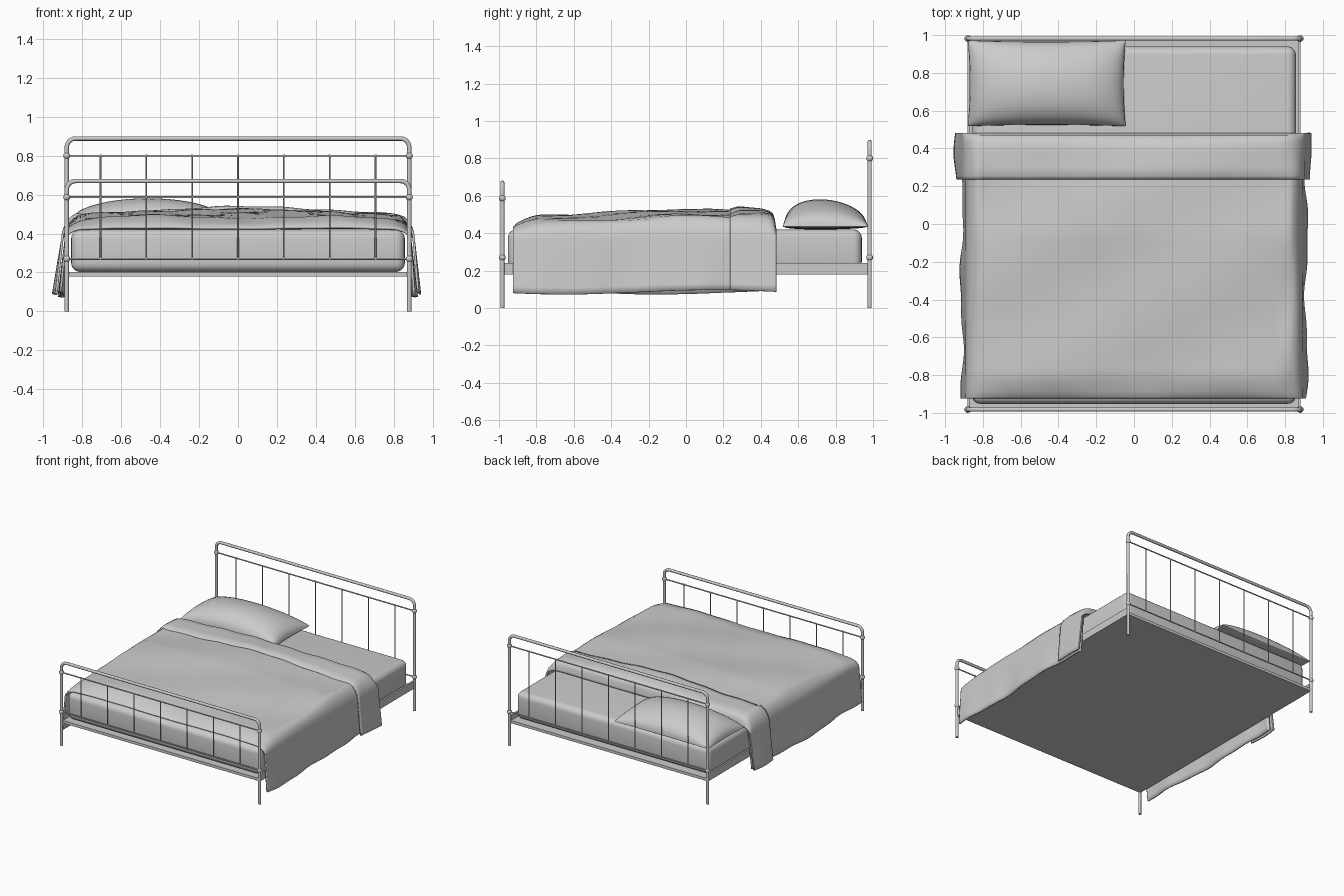
import bpy, bmesh
from math import sin, cos, pi, radians

if "Cube" in bpy.data.objects:
    bpy.data.objects.remove(bpy.data.objects["Cube"])

def smooth(ob, angle=40):
    bpy.ops.object.select_all(action='DESELECT')
    ob.select_set(True)
    bpy.context.view_layer.objects.active = ob
    bpy.ops.object.shade_smooth_by_angle(angle=radians(angle))

def box(name, x, y, z, bevel=0.0, segs=4):
    bpy.ops.mesh.primitive_cube_add(size=1, location=(sum(x) / 2, sum(y) / 2, sum(z) / 2))
    ob = bpy.context.object
    ob.name = name
    ob.scale = (x[1] - x[0], y[1] - y[0], z[1] - z[0])
    bpy.ops.object.transform_apply(location=False, rotation=False, scale=True)
    if bevel:
        m = ob.modifiers.new("round", 'BEVEL')
        m.width, m.segments = bevel, segs
        bpy.ops.object.modifier_apply(modifier=m.name)
        smooth(ob, 50)
    return ob

def tube(name, pts, r, res=3):
    cu = bpy.data.curves.new(name, 'CURVE')
    cu.dimensions = '3D'
    cu.bevel_depth, cu.bevel_resolution, cu.use_fill_caps = r, res, True
    sp = cu.splines.new('POLY')
    sp.points.add(len(pts) - 1)
    for p, c in zip(sp.points, pts):
        p.co = (*c, 1)
    ob = bpy.data.objects.new(name, cu)
    bpy.context.collection.objects.link(ob)
    return ob

def ball(name, loc, r):
    bpy.ops.mesh.primitive_uv_sphere_add(segments=16, ring_count=10, radius=r, location=loc)
    bpy.context.object.name = name
    smooth(bpy.context.object, 60)

def grid_mesh(name, rows, thick=0.0):
    n = len(rows[0])
    verts = [v for r in rows for v in r]
    faces = [(i * n + j, i * n + j + 1, (i + 1) * n + j + 1, (i + 1) * n + j)
             for i in range(len(rows) - 1) for j in range(n - 1)]
    me = bpy.data.meshes.new(name)
    me.from_pydata(verts, [], faces)
    ob = bpy.data.objects.new(name, me)
    bpy.context.collection.objects.link(ob)
    if thick:
        m = ob.modifiers.new("thickness", 'SOLIDIFY')
        m.thickness, m.offset = thick, -1
    smooth(ob, 60)
    return ob

def lerp(table, t):
    for (a, u), (b, v) in zip(table, table[1:]):
        if t <= b:
            return u + (v - u) * max(0, (t - a)) / (b - a)
    return table[-1][1]

# metal end frames: hoop, rails, spindles, ball joints
PX, PY, LOW = 0.88, 0.982, 0.27
def end_frame(name, y, top, rail):
    c = 0.045
    arc = [(PX - c + c * cos(a * pi / 12), y, top - c + c * sin(a * pi / 12)) for a in range(7)]
    right = [(PX, y, 0)] + arc
    tube(name + "_hoop", right + [(-x, v, z) for x, v, z in reversed(right)], 0.0115)
    for z in (rail, LOW):
        tube(name + "_rail", [(-PX, y, z), (PX, y, z)], 0.005)
        for s in (-1, 1):
            ball(name + "_joint", (s * PX, y, z), 0.018)
    for i in range(-3, 4):
        x = i * 0.2355
        tube(name + "_spindle", [(x, y, LOW), (x, y, rail)], 0.004, 1)
        for z in (LOW, rail):
            ball(name + "_spindle_collar", (x, y, z), 0.007)

end_frame("headboard", PY, 0.888, 0.80)
end_frame("footboard", -PY, 0.67, 0.587)

# base platform with raised side rails
box("bed_base", (-0.87, 0.87), (-0.98, 0.98), (0.18, 0.202))
for s in (-1, 1):
    box("side_rail", (s * 0.875 - 0.007, s * 0.875 + 0.007), (-0.975, 0.975), (0.18, 0.24))

# mattress
box("mattress", (-0.857, 0.857), (-0.952, 0.94), (0.203, 0.42), 0.045, 5)

# pillow: domed top and nearly flat underside, pinched edges
def pillow_side(name, height, base):
    n, rows = 24, []
    for j in range(n + 1):
        v = sin((j / n - 0.5) * pi)
        row = []
        for i in range(n + 1):
            u = sin((i / n - 0.5) * pi)
            x = -0.462 + 0.418 * u * (1 - 0.025 * (1 - v * v))
            y = 0.745 + 0.227 * v * (1 - 0.03 * (1 - u * u))
            h = ((1 - u * u) * (1 - v * v)) ** 0.5
            row.append((x, y, base + height * h ** 0.85 * (1 - 0.12 * v)))
        rows.append(row)
    return grid_mesh(name, rows)
pillow_side("pillow_top", 0.145, 0.435)
pillow_side("pillow_underside", -0.015, 0.435)

# draped bedding: side profile drops, puffed top follows the y table
def wrinkle(x, y):
    return (0.007 * sin(5 * x + 3 * y + 1) + 0.005 * sin(9 * y - 4 * x)
            + 0.003 * sin(17 * x + 11 * y))

def drape(name, ys, puff, out, flare, hem, thick):
    # distance along half section: 0..1 top, 1..2 shoulder, 2..3 hanging side
    ts = [i / 14 for i in range(15)] + [1 + i / 6 for i in range(1, 7)] + [2 + i / 8 for i in range(1, 9)]
    rows = []
    for y in ys:
        p = lerp(puff, y)
        def point(s, t):
            xt, zt = 0.80, 0.42 + p * 0.72
            xs, zs = 0.885 + out, 0.37
            w = wrinkle(s * t, y) * min(1, p / 0.06)
            if t <= 1:
                return (s * xt * t, y, 0.42 + p * (1 - 0.28 * t ** 3) + w)
            if t <= 2:
                a = (t - 1) * pi / 2
                return (s * (xt + (xs - xt) * sin(a)), y, zs + (zt - zs) * cos(a) + w * (2 - t))
            k = t - 2
            bottom = hem + 0.012 * sin(4 * y + s)
            x = xs + flare * k + 0.009 * k * sin(9 * y + 2 * s) + 0.004 * k * sin(21 * y)
            return (s * x, y, zs + (bottom - zs) * k)
        rows.append([point(-1, t) for t in reversed(ts[1:])] + [point(1, t) for t in ts])
    return grid_mesh(name, rows, thick)

# duvet
ys = [-0.925, -0.918, -0.905, -0.885] + [-0.86 + 1.33 * i / 40 for i in range(41)]
drape("duvet", ys,
      [(-0.925, 0.012), (-0.905, 0.03), (-0.86, 0.05), (-0.8, 0.068), (-0.5, 0.08),
       (-0.05, 0.103), (0.3, 0.09), (0.47, 0.07)], 0.006, 0.022, 0.085, 0.012)

# folded-back cuff at the head end, rounded down at its rear edge
ys = [0.235 + 0.23 * i / 12 for i in range(13)] + [0.474, 0.48, 0.483]
drape("duvet_fold", ys,
      [(0.235, 0.098), (0.28, 0.113), (0.4, 0.108), (0.45, 0.095), (0.47, 0.075), (0.483, 0.005)],
      0.024, 0.034, 0.085, 0.012)
